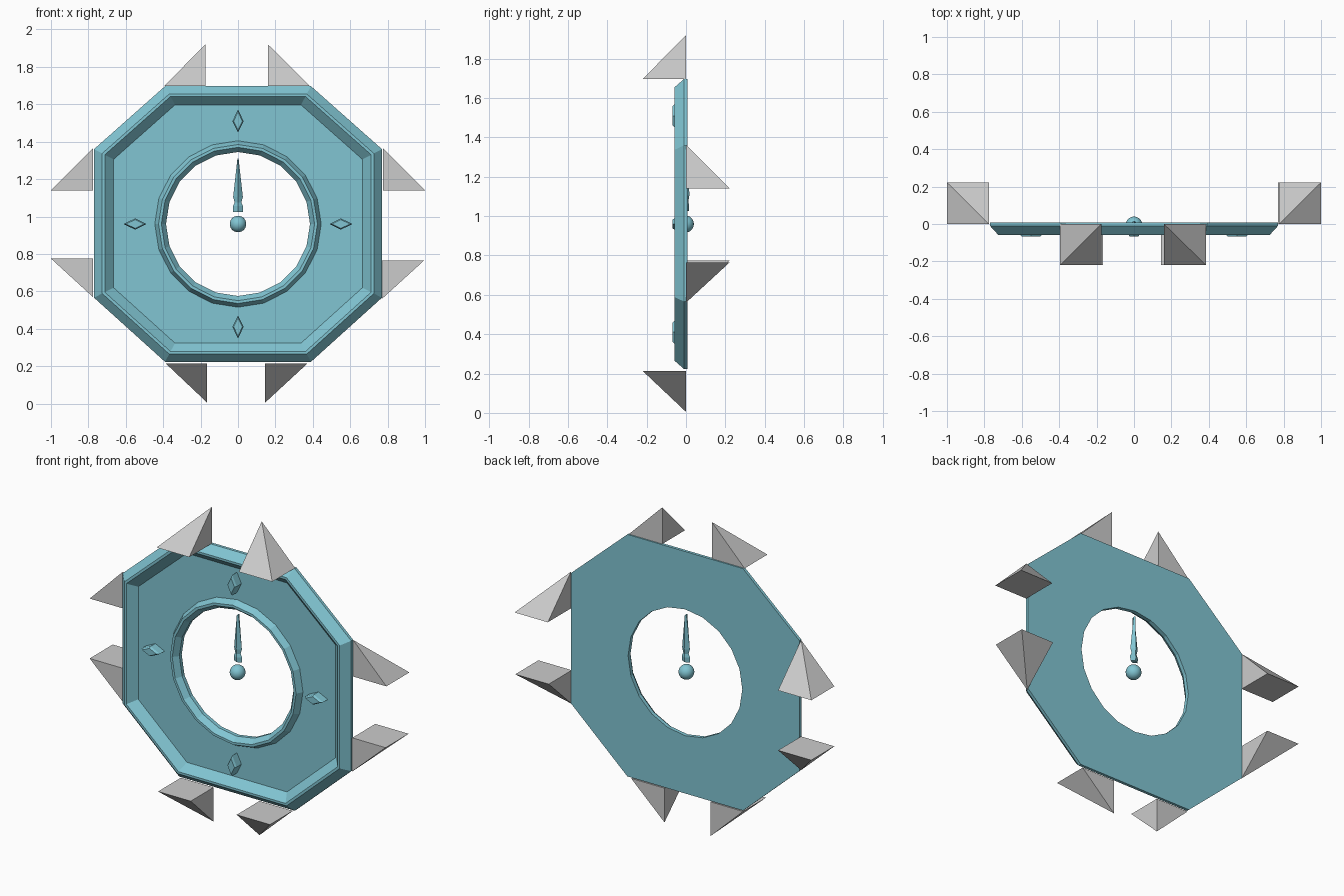
import bpy, bmesh, math

if "Cube" in bpy.data.objects:
    bpy.data.objects.remove(bpy.data.objects["Cube"])

CZ = 0.96  # height of the clock centre
teal = bpy.data.materials.new("teal")
teal.diffuse_color = (0.22, 0.56, 0.65, 1)
teal.use_nodes = True
teal.node_tree.nodes["Principled BSDF"].inputs["Base Color"].default_value = teal.diffuse_color


def finish(name, bm, mat=None):
    bmesh.ops.recalc_face_normals(bm, faces=bm.faces)
    me = bpy.data.meshes.new(name)
    bm.to_mesh(me)
    bm.free()
    ob = bpy.data.objects.new(name, me)
    bpy.context.collection.objects.link(ob)
    if mat:
        me.materials.append(mat)
    return ob


def add_loop(bm, pts, y):
    """Vertex loop from (x, z) points around the clock centre."""
    return [bm.verts.new((x, y, CZ + z)) for x, z in pts]


def skin(bm, loops):
    """Quads between consecutive loops of equal length."""
    for a, b in zip(loops, loops[1:]):
        n = len(a)
        for i in range(n):
            j = (i + 1) % n
            bm.faces.new((a[i], a[j], b[j], b[i]))


def fill_between(bm, a, b):
    """Flat fill between an outer and an inner loop."""
    edges = []
    for lp in (a, b):
        for i, v in enumerate(lp):
            w = lp[(i + 1) % len(lp)]
            edges.append(bm.edges.get((v, w)) or bm.edges.new((v, w)))
    bmesh.ops.triangle_fill(bm, use_beauty=True, use_dissolve=False, edges=edges)


# Octagonal face plate with raised outer frame and raised inner ring
octagon = [(-.39, .737), (.39, .737), (.77, .4), (.77, -.394),
           (.39, -.737), (-.39, -.737), (-.77, -.394), (-.77, .4)]
frame_profile = [(1, .008), (1, -.01), (.943, -.058), (.925, -.058), (.864, -.01)]
ring_profile = [(.445, -.01), (.425, -.048), (.41, -.048), (.385, -.015), (.385, .008)]
SIDES = 20
circle = [(math.sin(2 * math.pi * i / SIDES), math.cos(2 * math.pi * i / SIDES))
          for i in range(SIDES)]
bm = bmesh.new()
frame = [add_loop(bm, [(x * s, z * s) for x, z in octagon], y) for s, y in frame_profile]
ring = [add_loop(bm, [(x * r, z * r) for x, z in circle], y) for r, y in ring_profile]
skin(bm, frame)
skin(bm, ring)
fill_between(bm, frame[-1], ring[0])
fill_between(bm, frame[0], ring[-1])
finish("clock_face", bm, teal)

# Diamond hour markers, vertical at top and bottom, horizontal at the sides
for name, cx, cz, lx, lz in (("top", 0, .55, .03, .062), ("bottom", 0, -.55, .03, .062),
                             ("left", -.55, 0, .062, .03), ("right", .55, 0, .062, .03)):
    bm = bmesh.new()
    loops = [add_loop(bm, [(cx, cz + lz * s), (cx + lx * s, cz),
                           (cx, cz - lz * s), (cx - lx * s, cz)], y)
             for s, y in ((1, -.005), (1, -.055), (.78, -.068))]
    skin(bm, loops)
    bm.faces.new(loops[0])
    bm.faces.new(loops[-1])
    finish("hour_marker_" + name, bm, teal)

# Clock hand: ridged blade with a narrow neck
bm = bmesh.new()
loops = []
for z, hx, hy in ((1.025, .026, .014), (1.055, .028, .016), (1.075, .018, .012),
                  (1.105, .026, .017), (1.31, .003, .012)):
    loops.append([bm.verts.new(p) for p in ((hx, 0, z), (0, hy, z), (-hx, 0, z), (0, -hy, z))])
skin(bm, loops)
bm.faces.new(loops[0])
bm.faces.new(loops[-1])
finish("clock_hand", bm, teal)

# Centre ball
bm = bmesh.new()
bmesh.ops.create_uvsphere(bm, u_segments=20, v_segments=12, radius=.044)
bmesh.ops.translate(bm, vec=(0, -.004, CZ), verts=bm.verts)
for f in bm.faces:
    f.smooth = True
finish("centre_ball", bm, teal)


def spike(name, x_apex, x_far, y_far, z_base, z_apex):
    """Square-based pyramid whose apex sits over one base corner at y = 0."""
    bm = bmesh.new()
    base = [bm.verts.new((x, y, z_base)) for x, y in
            ((x_apex, 0), (x_far, 0), (x_far, y_far), (x_apex, y_far))]
    tip = bm.verts.new((x_apex, 0, z_apex))
    bm.faces.new(base)
    for i in range(4):
        bm.faces.new((base[i], base[(i + 1) % 4], tip))
    finish(name, bm)


# Spikes around the rim: front-leaning above and below, back-leaning at the sides
spike("spike_top_left", -.175, -.395, -.22, 1.697, 1.92)
spike("spike_top_right", .16, .385, -.22, 1.697, 1.92)
spike("spike_bottom_left", -.165, -.385, -.22, .213, .005)
spike("spike_bottom_right", .145, .37, -.22, .213, .005)
spike("spike_upper_left", -.776, -1, .222, 1.14, 1.363)
spike("spike_upper_right", .776, 1, .222, 1.14, 1.363)
spike("spike_lower_left", -.776, -1, .222, .775, .57)
spike("spike_lower_right", .77, .995, .222, .765, .56)
